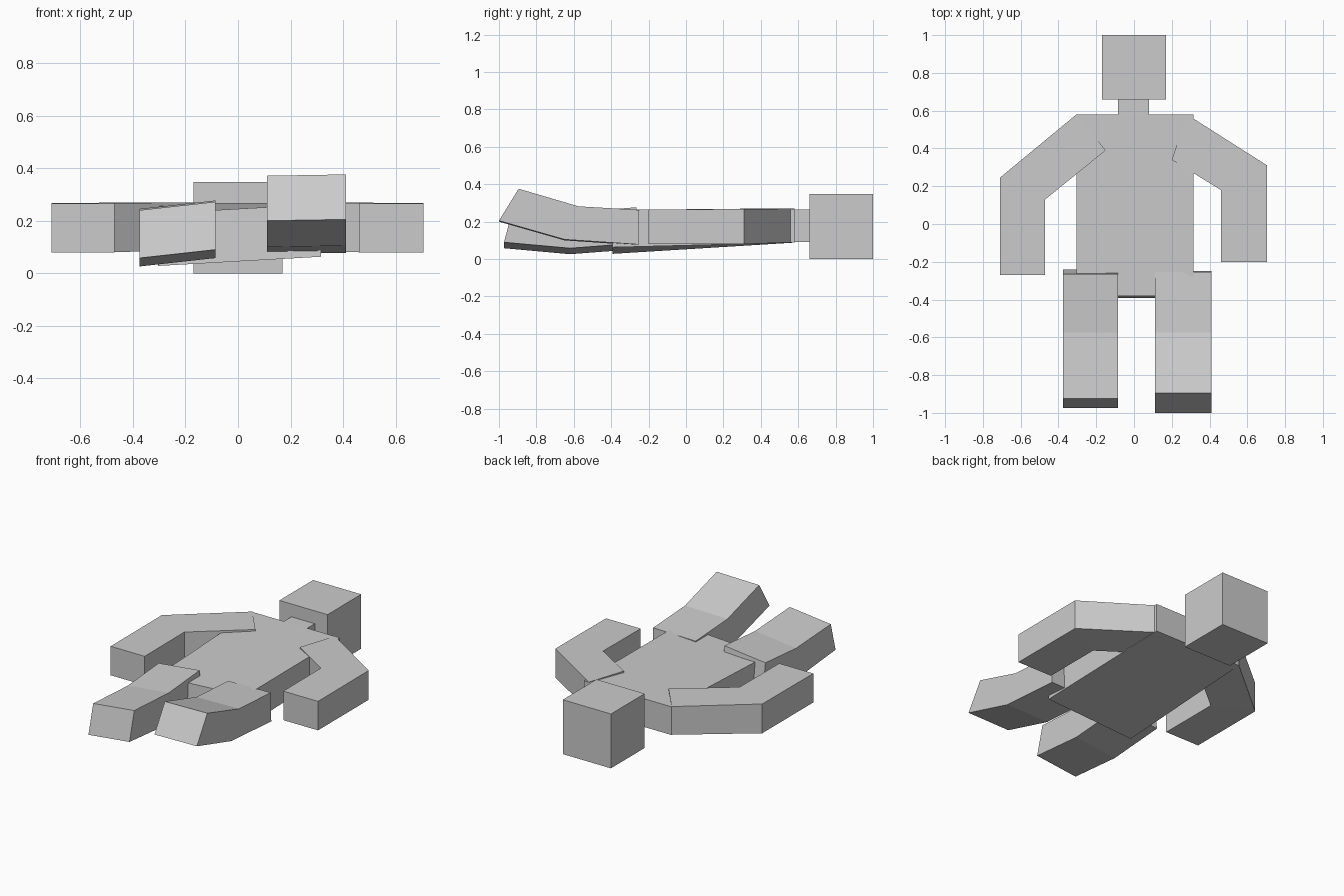
import bpy
import bmesh
from mathutils import Vector

default_cube = bpy.data.objects.get("Cube")
if default_cube:
    bpy.data.objects.remove(default_cube, do_unlink=True)

# Single plain grey for the whole figure
GREY = (0.6, 0.6, 0.6, 1.0)
material = bpy.data.materials.new("plain grey")
material.use_nodes = True
material.diffuse_color = GREY
material.node_tree.nodes["Principled BSDF"].inputs["Base Color"].default_value = GREY


def loft(name, sections):
    """Join four-cornered sections into a closed, flat-faced solid."""
    bm = bmesh.new()
    rings = [[bm.verts.new(Vector(p)) for p in section] for section in sections]
    for a, b in zip(rings, rings[1:]):
        for i in range(4):
            j = (i + 1) % 4
            bm.faces.new((a[i], a[j], b[j], b[i]))
    bm.faces.new(rings[0])
    bm.faces.new(rings[-1])
    bmesh.ops.recalc_face_normals(bm, faces=bm.faces)
    mesh = bpy.data.meshes.new(name)
    bm.to_mesh(mesh)
    bm.free()
    mesh.materials.append(material)
    part = bpy.data.objects.new(name, mesh)
    bpy.context.collection.objects.link(part)
    return part


def cross_section(x_low, x_high, bottom, top, tilt=0.0):
    """Section across x; bottom and top are (y, z), tilt raises the high-x side."""
    (yb, zb), (yt, zt) = bottom, top
    return [(x_low, yb, zb), (x_high, yb, zb + tilt),
            (x_high, yt, zt + tilt), (x_low, yt, zt)]


def arm_section(outer, inner, low, high):
    """Upright section between an outer and an inner outline point."""
    return [(*outer, low), (*inner, low), (*inner, high), (*outer, high)]


# Head and neck
loft("head", [cross_section(-0.17, 0.17, (y, 0), (y, 0.347)) for y in (0.66, 1.0)])
loft("neck", [cross_section(-0.085, 0.08, (y, 0.09), (y, 0.265)) for y in (0.55, 0.68)])

# Torso, twisted a little towards the hips
loft("torso", [
    cross_section(-0.305, 0.315, (0.58, 0.088), (0.58, 0.268)),
    cross_section(-0.305, 0.315, (-0.393, 0.028), (-0.38, 0.228), 0.035),
])

# Arms, bent at the elbow
loft("right_arm", [
    arm_section((-0.305, 0.58), (-0.15, 0.39), 0.09, 0.27),
    arm_section((-0.71, 0.245), (-0.47, 0.13), 0.08, 0.267),
    arm_section((-0.71, -0.27), (-0.47, -0.27), 0.08, 0.265),
])
loft("left_arm", [
    arm_section((0.28, 0.58), (0.2, 0.34), 0.09, 0.27),
    arm_section((0.705, 0.31), (0.46, 0.18), 0.08, 0.267),
    arm_section((0.705, -0.2), (0.46, -0.2), 0.08, 0.265),
])

# Legs, bent at the knee, from hip to foot as (bottom, top) stations
legs = {
    "right_leg": (-0.375, -0.085, 0.032, [
        ((-0.24, 0.055), (-0.265, 0.245)),
        ((-0.62, 0.026), (-0.575, 0.22)),
        ((-0.973, 0.058), (-0.925, 0.24)),
    ]),
    "left_leg": (0.11, 0.41, 0.005, [
        ((-0.25, 0.073), (-0.255, 0.258)),
        ((-0.65, 0.1), (-0.575, 0.277)),
        ((-1.0, 0.2), (-0.895, 0.371)),
    ]),
}
for name, (x_low, x_high, tilt, stations) in legs.items():
    loft(name, [cross_section(x_low, x_high, b, t, tilt) for b, t in stations])
